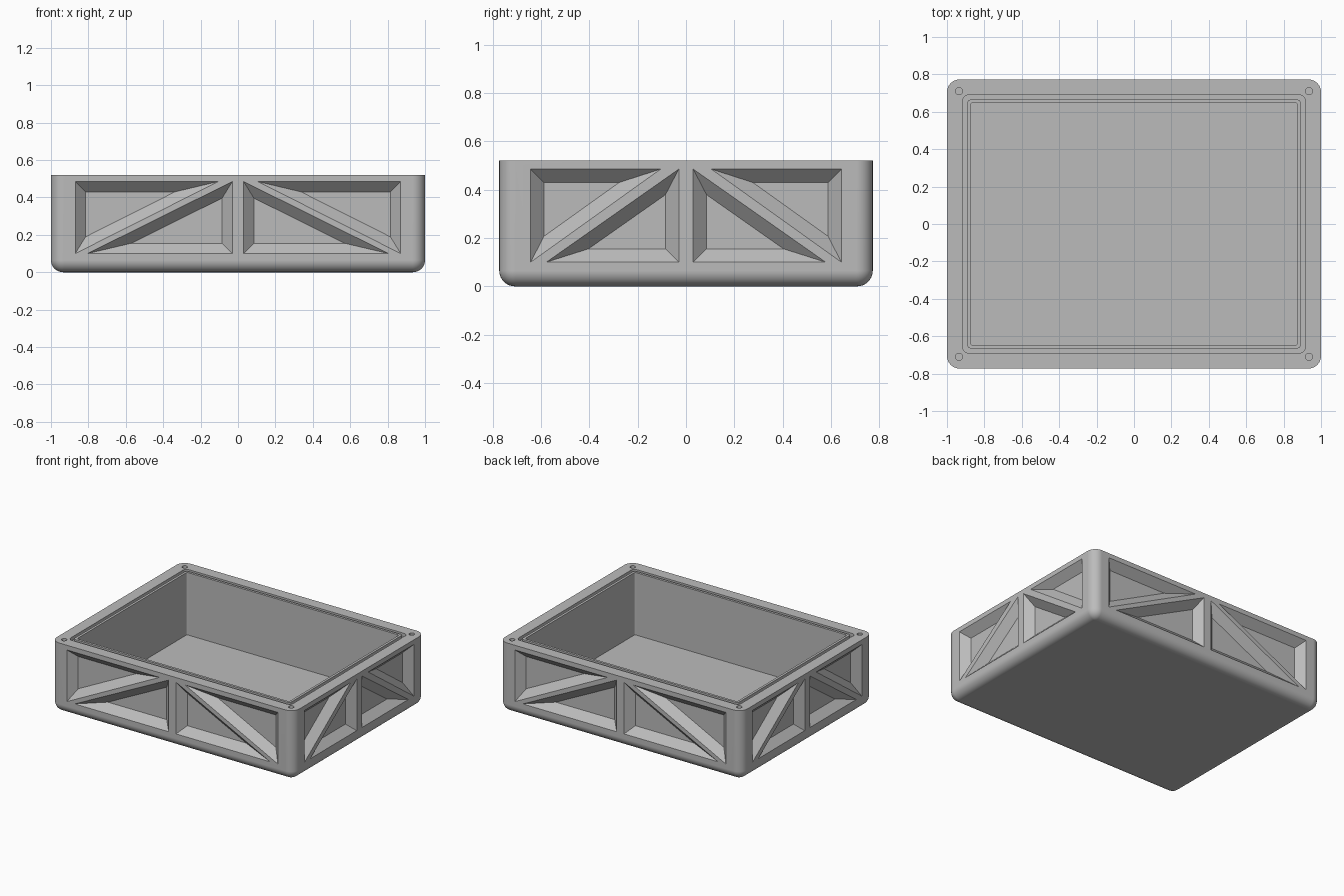
import bpy, bmesh, math
from mathutils import Vector, Matrix

if "Cube" in bpy.data.objects:
    bpy.data.objects.remove(bpy.data.objects["Cube"])

HX, HY, H = 1.0, 0.773, 0.52      # half sizes and height
R = 0.065                         # bottom edge rounding
DEPTH = 0.055                     # pocket depth and slope width


def rounded_loop(bm, inset, radius, z, seg=8):
    """Ring of vertices around a rounded rectangle, inset from the outline."""
    ring = []
    corners = [(1, 1), (-1, 1), (-1, -1), (1, -1)]
    for q, (sx, sy) in enumerate(corners):
        cx = sx * (HX - inset - radius)
        cy = sy * (HY - inset - radius)
        for i in range(seg + 1):
            a = (q + i / seg) * math.pi / 2
            ring.append(bm.verts.new((cx + radius * math.cos(a), cy + radius * math.sin(a), z)))
    return ring


def bridge(bm, a, b):
    n = len(a)
    for i in range(n):
        j = (i + 1) % n
        bm.faces.new((a[i], a[j], b[j], b[i]))


def inset_triangle(pts, d):
    """Move each edge of a triangle inwards by d."""
    c = sum(pts, Vector((0, 0))) / 3
    lines = []
    for i in range(3):
        p, q = pts[i], pts[(i + 1) % 3]
        t = (q - p).normalized()
        n = Vector((-t.y, t.x))
        if n.dot(c - p) < 0:
            n = -n
        lines.append((p + n * d, t))
    out = []
    for i in range(3):
        (p, t), (q, u) = lines[i - 1], lines[i]
        s = ((q - p).x * u.y - (q - p).y * u.x) / (t.x * u.y - t.y * u.x)
        out.append(p + t * s)
    return out


def pocket(bm, pts, place):
    """Triangular cutter with sloped sides; local y points into the wall."""
    inner = inset_triangle(pts, DEPTH)
    rings = [[bm.verts.new(place @ Vector((p.x, y, p.y))) for p in ps]
             for ps, y in ((pts, -0.03), (pts, 0.0), (inner, DEPTH))]
    bridge(bm, rings[0], rings[1])
    bridge(bm, rings[1], rings[2])
    bm.faces.new(rings[0])
    bm.faces.new(rings[2])


def make_object(name, bm):
    bmesh.ops.recalc_face_normals(bm, faces=bm.faces)
    mesh = bpy.data.meshes.new(name)
    bm.to_mesh(mesh)
    bm.free()
    ob = bpy.data.objects.new(name, mesh)
    bpy.context.collection.objects.link(ob)
    return ob


# Tray body: outer shell, rim, seal groove, inner lip and cavity
profile = []
for i in range(9):
    a = i / 8 * math.pi / 2
    profile.append((R * (1 - math.sin(a)), 0.068 - R * (1 - math.sin(a)), R * (1 - math.cos(a))))
profile += [
    (0.0, 0.068, H),
    (0.084, 0.030, H), (0.084, 0.030, H - 0.025),      # groove outer wall
    (0.108, 0.020, H - 0.025), (0.108, 0.020, H),      # groove inner wall
    (0.126, 0.012, H), (0.126, 0.012, 0.055),          # cavity wall
]
bm = bmesh.new()
rings = [rounded_loop(bm, *p) for p in profile]
for a, b in zip(rings, rings[1:]):
    bridge(bm, a, b)
bm.faces.new(rings[0])
bm.faces.new(rings[-1])
tray = make_object("tray_body", bm)

# Cutters: four triangular pockets per side, leaving a post and two braces
bm = bmesh.new()
low, high = 0.10, 0.485
for k in range(4):
    half, dist = ((HX, HY), (HY, HX))[k % 2]
    place = Matrix.Rotation(k * math.pi / 2, 4, 'Z') @ Matrix.Translation((0, -dist, 0))
    edge = half - 0.13
    for s in (-1, 1):
        upper = [(edge, high), (0.105, high), (edge, low)]
        lower = [(edge - 0.065, low), (0.03, low), (0.03, high)]
        for tri in (upper, lower):
            pocket(bm, [Vector((s * x, z)) for x, z in tri], place)

# Cutters: screw holes in the rim corners
for sx in (-1, 1):
    for sy in (-1, 1):
        bmesh.ops.create_cone(bm, cap_ends=True, segments=24, radius1=0.019, radius2=0.019, depth=0.2,
                              matrix=Matrix.Translation((sx * 0.936, sy * 0.71, H)))
cutter = make_object("pocket_cutter", bm)
cutter.hide_render = True

# Cut the body and shade it
mod = tray.modifiers.new("pockets", 'BOOLEAN')
mod.operation, mod.solver, mod.object = 'DIFFERENCE', 'EXACT', cutter
bpy.context.view_layer.objects.active = tray
tray.select_set(True)
cutter.select_set(False)
bpy.ops.object.modifier_apply(modifier=mod.name)
bpy.data.objects.remove(cutter)
bpy.ops.object.shade_smooth_by_angle(angle=math.radians(30))
weighted = tray.modifiers.new("clean_normals", 'WEIGHTED_NORMAL')
weighted.keep_sharp = True

# Single grey finish
grey = bpy.data.materials.new("light_grey")
grey.diffuse_color = (0.5, 0.5, 0.5, 1)
grey.use_nodes = True
grey.node_tree.nodes["Principled BSDF"].inputs["Base Color"].default_value = grey.diffuse_color
tray.data.materials.clear()
tray.data.materials.append(grey)
